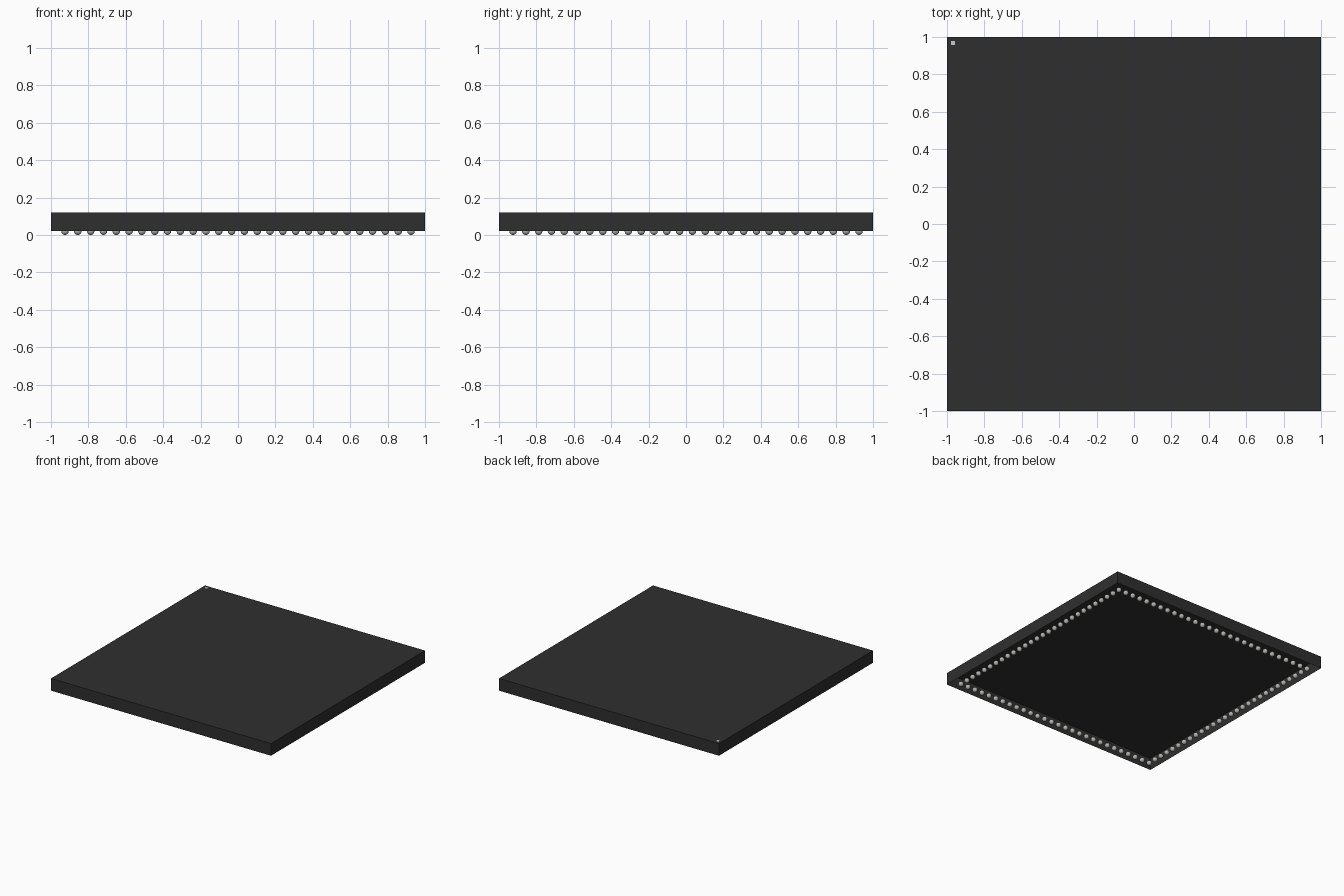
import bpy, bmesh
from mathutils import Matrix

cube = bpy.data.objects.get("Cube")
if cube:
    bpy.data.objects.remove(cube, do_unlink=True)


def material(name, colour):
    m = bpy.data.materials.new(name)
    m.use_nodes = True
    m.diffuse_color = colour
    m.node_tree.nodes["Principled BSDF"].inputs["Base Color"].default_value = colour
    return m


def add_object(name, bm, mat):
    mesh = bpy.data.meshes.new(name)
    bm.to_mesh(mesh)
    bm.free()
    mesh.materials.append(mat)
    obj = bpy.data.objects.new(name, mesh)
    bpy.context.collection.objects.link(obj)
    return obj


def box_mesh(size, centre):
    bm = bmesh.new()
    bmesh.ops.create_cube(bm, size=1, matrix=Matrix.Translation(centre) @ Matrix.Diagonal((*size, 1)))
    return bm


black = material("black plastic", (0.028, 0.028, 0.028, 1))
silver = material("silver solder", (0.45, 0.45, 0.42, 1))
light_grey = material("light grey mark", (0.6, 0.6, 0.6, 1))

BOTTOM, TOP = 0.02, 0.12
BALL_RADIUS = 0.02
BALLS_PER_SIDE = 28
ROW = 0.925

# Package shell, open underneath
bm = box_mesh((2, 2, TOP - BOTTOM), (0, 0, (TOP + BOTTOM) / 2))
underside = [f for f in bm.faces if f.normal.z < -0.5]
bmesh.ops.delete(bm, geom=underside, context='FACES_ONLY')
add_object("package_body", bm, black)

# Corner mark on the top
add_object("corner_mark", box_mesh((0.022, 0.022, 0.002), (-0.968, 0.968, TOP)), light_grey)

# One ring of solder balls around the edge
bm = bmesh.new()
last = BALLS_PER_SIDE - 1
for i in range(BALLS_PER_SIDE):
    for j in range(BALLS_PER_SIDE):
        if i in (0, last) or j in (0, last):
            x = -ROW + 2 * ROW * i / last
            y = -ROW + 2 * ROW * j / last
            bmesh.ops.create_uvsphere(bm, u_segments=16, v_segments=10, radius=BALL_RADIUS,
                                      matrix=Matrix.Translation((x, y, BALL_RADIUS)))
for f in bm.faces:
    f.smooth = True
add_object("solder_balls", bm, silver)
